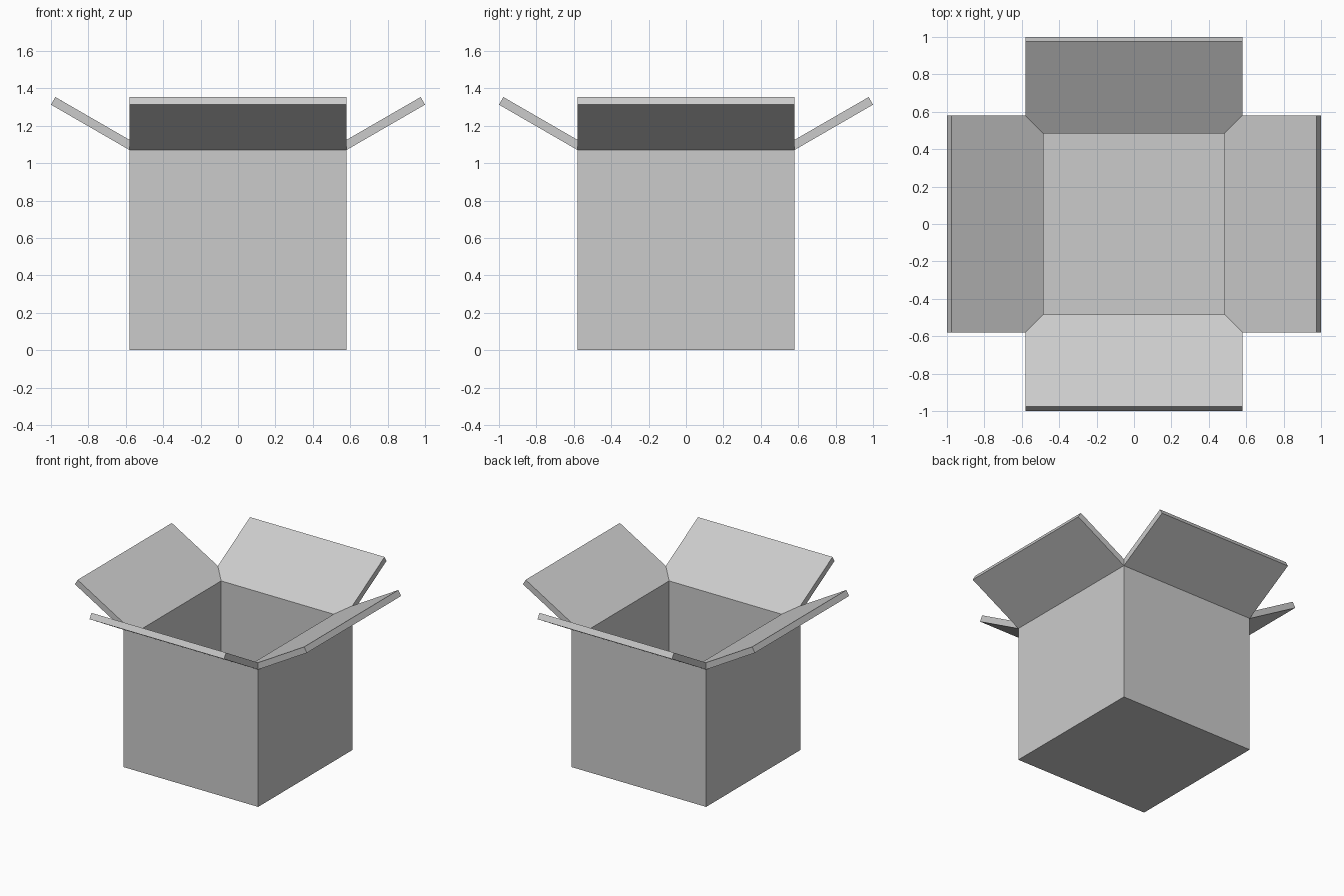
import bpy, bmesh, math
from mathutils import Matrix

if "Cube" in bpy.data.objects:
    bpy.data.objects.remove(bpy.data.objects["Cube"], do_unlink=True)

HALF = 0.58                  # outer half width of the carton
WALL = 0.095                 # wall and floor thickness
FOLD_Z = 1.07                # height of the outer fold line
REACH = 1.0                  # flap tip distance from the centre
BOARD = 0.047                # flap thickness
TILT = math.radians(30)      # flap angle above horizontal
RISE = math.tan(TILT)
RIM_Z = FOLD_Z + BOARD / math.cos(TILT)
INNER = HALF - WALL

card = bpy.data.materials.new("card_grey")
card.use_nodes = True
GREY = (0.6, 0.6, 0.6, 1)
card.diffuse_color = GREY
card.node_tree.nodes["Principled BSDF"].inputs["Base Color"].default_value = GREY


def make_object(name, bm):
    bmesh.ops.recalc_face_normals(bm, faces=bm.faces[:])
    mesh = bpy.data.meshes.new(name)
    bm.to_mesh(mesh)
    bm.free()
    mesh.materials.append(card)
    obj = bpy.data.objects.new(name, mesh)
    bpy.context.collection.objects.link(obj)
    return obj


def square_ring(bm, half, z):
    corners = [(-1, -1), (1, -1), (1, 1), (-1, 1)]
    return [bm.verts.new((half * x, half * y, z)) for x, y in corners]


# Carton: outer walls, sloped inner lip, inner walls and floor
bm = bmesh.new()
base, fold, rim, lip, floor = [
    square_ring(bm, half, z) for half, z in (
        (HALF, 0), (HALF, FOLD_Z), (HALF, RIM_Z),
        (INNER, RIM_Z - WALL * RISE), (INNER, WALL))]
# The band between fold and rim stays open because the flaps join there
for low, high in ((base, fold), (rim, lip), (lip, floor)):
    for i in range(4):
        j = (i + 1) % 4
        bm.faces.new((low[i], low[j], high[j], high[i]))
bm.faces.new(base[::-1])
bm.faces.new(floor)
# Orient each open shell explicitly through the shared recalculation
carton = make_object("carton_body", bm)
for poly in carton.data.polygons:
    c, n = poly.center, poly.normal
    inside = max(abs(c.x), abs(c.y)) < HALF - WALL / 4 and c.z > WALL / 2
    toward = n.x * -c.x + n.y * -c.y + n.z
    outward = n.x * c.x + n.y * c.y - n.z
    if (toward if inside else outward) < 0:
        poly.flip()

# Flaps: one slanted board profile, turned to each side
tip_z = FOLD_Z + (REACH - HALF) * RISE
profile = [(HALF, FOLD_Z), (REACH, tip_z),
           (REACH - BOARD * math.sin(TILT), tip_z + BOARD * math.cos(TILT)),
           (HALF, RIM_Z)]
for k, side in enumerate(("left", "back", "right", "front")):
    bm = bmesh.new()
    near, far = [[bm.verts.new((x, y, z)) for x, z in profile]
                 for y in (-HALF, HALF)]
    bm.faces.new(near)
    bm.faces.new(far[::-1])
    for i in range(3):       # the root is left open against the carton
        bm.faces.new((near[i], far[i], far[i + 1], near[i + 1]))
    bm.transform(Matrix.Rotation(k * math.pi / 2, 4, "Z"))
    make_object(side + "_flap", bm)
